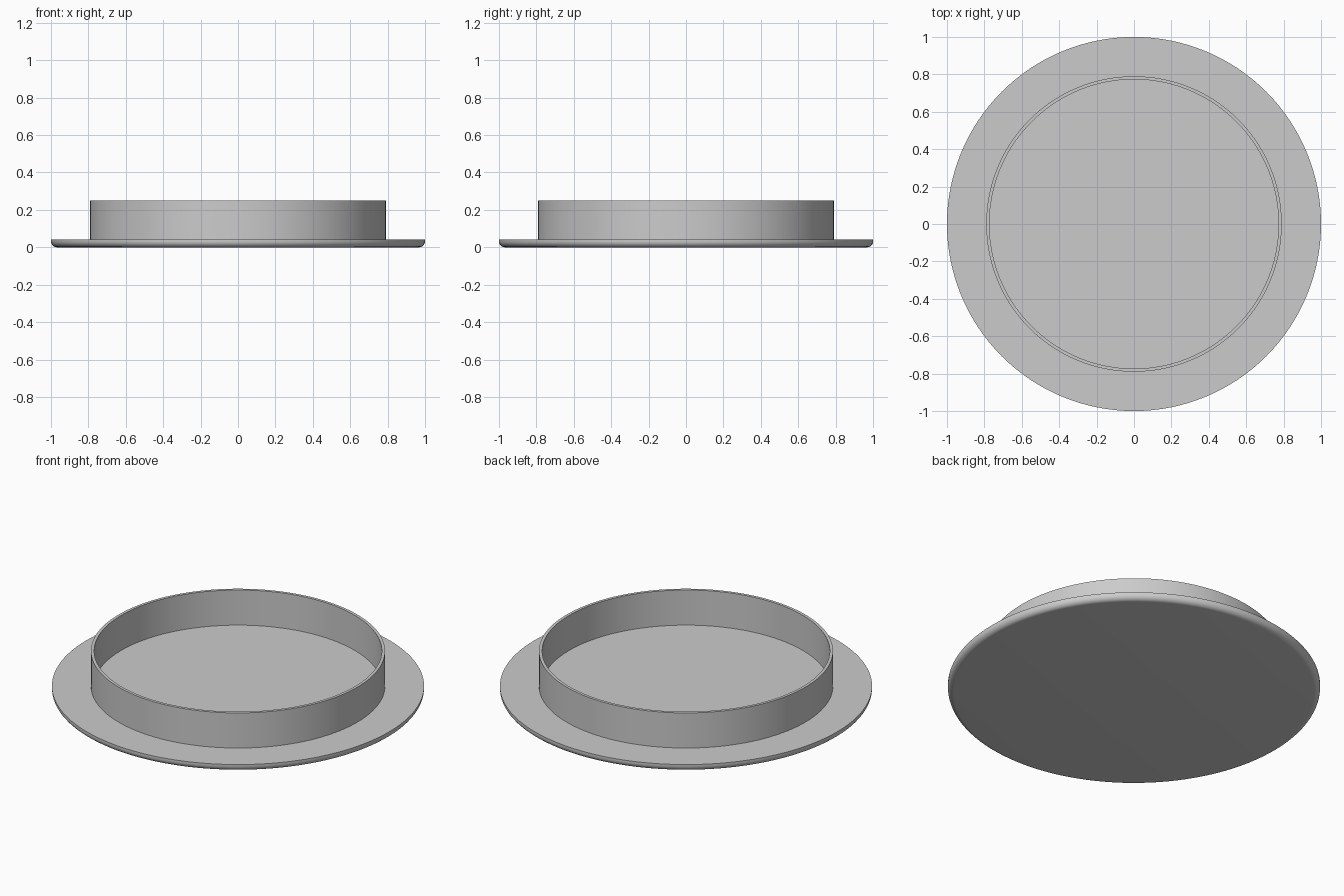
import bpy, math

cube = bpy.data.objects.get("Cube")
if cube:
    bpy.data.objects.remove(cube, do_unlink=True)

SEGMENTS = 128
PLATE_TOP, RIM_TOP = 0.042, 0.25
FILLET = 0.032

grey = bpy.data.materials.new("plain grey")
grey.use_nodes = True
COLOUR = (0.6, 0.6, 0.6, 1)
grey.diffuse_color = COLOUR
grey.node_tree.nodes["Principled BSDF"].inputs["Base Color"].default_value = COLOUR


def lathe(name, profile):
    """Spin an (r, z) profile round the z axis; open ends become flat caps."""
    n = len(profile)
    verts, faces = [], []
    for i in range(SEGMENTS):
        a = math.tau * i / SEGMENTS
        verts += [(r * math.cos(a), r * math.sin(a), z) for r, z in profile]
    for i in range(SEGMENTS):
        a, b = i * n, (i + 1) % SEGMENTS * n
        faces += [(a + j, b + j, b + j + 1, a + j + 1) for j in range(n - 1)]
    faces.append([i * n for i in reversed(range(SEGMENTS))])
    faces.append([i * n + n - 1 for i in range(SEGMENTS)])
    mesh = bpy.data.meshes.new(name)
    mesh.from_pydata(verts, [], faces)
    mesh.materials.append(grey)
    obj = bpy.data.objects.new(name, mesh)
    bpy.context.collection.objects.link(obj)
    bpy.ops.object.select_all(action="DESELECT")
    obj.select_set(True)
    bpy.context.view_layer.objects.active = obj
    bpy.ops.object.shade_smooth_by_angle(angle=math.radians(30))
    return obj


# Lid in one piece: rounded lower edge, flat flange, thin upright rim, inner floor
rounded_edge = [(1 - FILLET + FILLET * math.sin(t), FILLET - FILLET * math.cos(t))
                for t in (math.pi / 2 * k / 8 for k in range(9))]
rim = [(0.79, PLATE_TOP), (0.79, RIM_TOP), (0.773, RIM_TOP), (0.773, PLATE_TOP)]
lathe("flanged_lid", rounded_edge + [(1, PLATE_TOP)] + rim)
